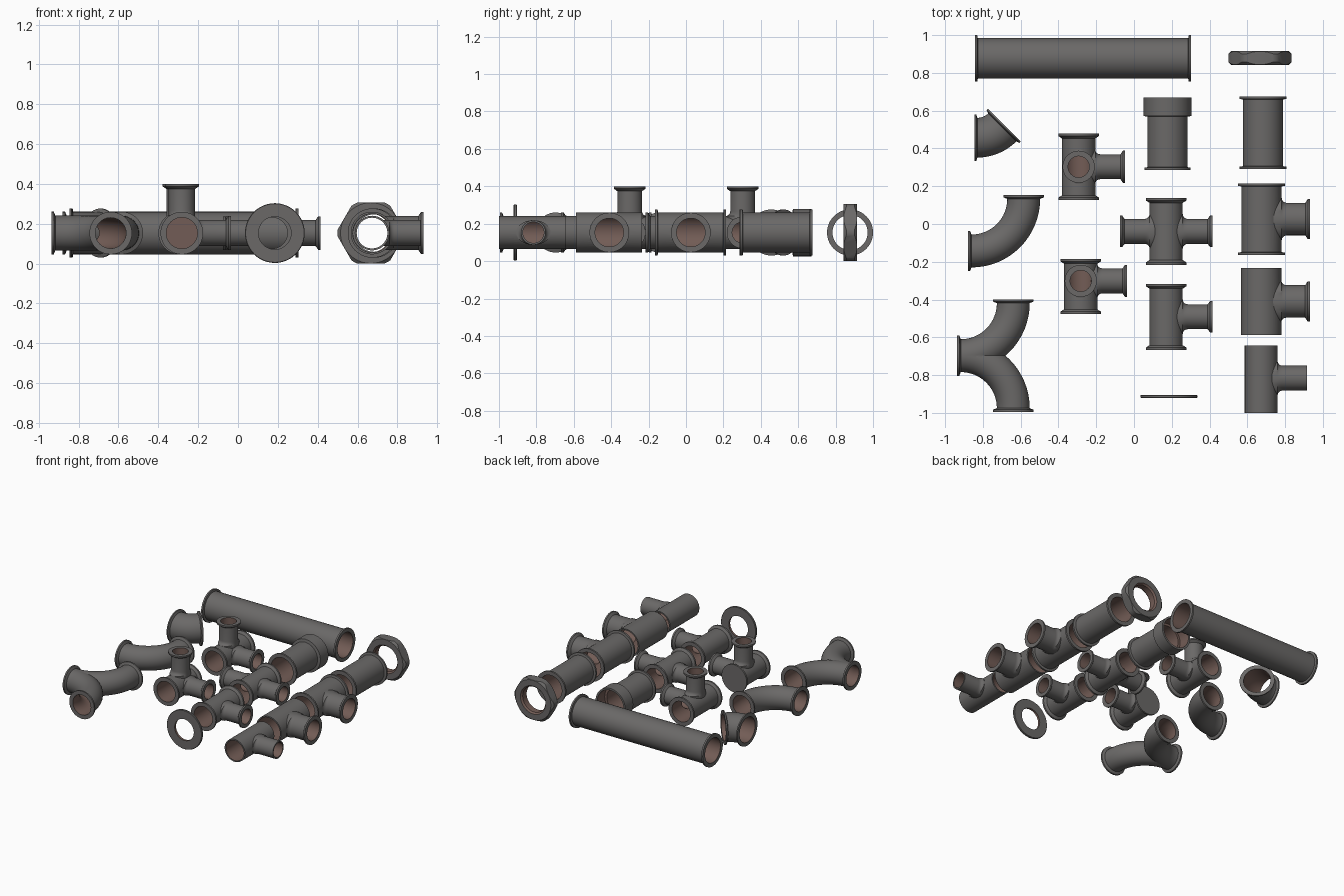
import bpy, bmesh, math
from mathutils import Vector

if "Cube" in bpy.data.objects:
    bpy.data.objects.remove(bpy.data.objects["Cube"])

Z = 0.153                      # height of every pipe axis
X_AX, Y_AX, Z_AX = Vector((1, 0, 0)), Vector((0, 1, 0)), Vector((0, 0, 1))


def material(name, rgb):
    m = bpy.data.materials.new(name)
    m.diffuse_color = (*rgb, 1)
    m.use_nodes = True
    m.node_tree.nodes["Principled BSDF"].inputs["Base Color"].default_value = m.diffuse_color
    return m


MATS = [material("dark_grey_metal", (0.145, 0.14, 0.137)),
        material("rusty_inside", (0.17, 0.108, 0.092))]


def solid(name, rings, mat=0, segs=48):
    """Closed solid skinned over rings of (centre, direction, radius, extra width)."""
    bm = bmesh.new()
    loops = []
    for c, d, r, e in rings:
        a, b = (X_AX, Y_AX) if abs(d.z) > 0.9 else (Z_AX, Z_AX.cross(d))
        loops.append([bm.verts.new(c + b * (r + e) * math.cos(t) + a * r * math.sin(t))
                      for t in (2 * math.pi * i / segs for i in range(segs))])
    for p, q in zip(loops, loops[1:]):
        for i in range(segs):
            j = (i + 1) % segs
            bm.faces.new((p[i], p[j], q[j], q[i]))
    bm.faces.new(loops[0])
    bm.faces.new(loops[-1])
    bmesh.ops.recalc_face_normals(bm, faces=bm.faces[:])
    for f in bm.faces:
        f.material_index = mat
    me = bpy.data.meshes.new(name)
    bm.to_mesh(me)
    bm.free()
    for m in MATS:
        me.materials.append(m)
    ob = bpy.data.objects.new(name, me)
    bpy.context.collection.objects.link(ob)
    return ob


def lathe(name, origin, d, profile, mat=0, segs=48):
    """Profile points are (distance, radius) or (distance, radius, extra)."""
    o = Vector(origin)
    return solid(name, [(o + d * p[0], d, p[1], p[2] if len(p) > 2 else 0) for p in profile],
                 mat, segs)


def apply(ob, mod):
    bpy.context.view_layer.objects.active = ob
    bpy.ops.object.modifier_apply(modifier=mod.name)


def boolean(ob, other, op):
    m = ob.modifiers.new("cut", 'BOOLEAN')
    m.operation, m.solver, m.object = op, 'EXACT', other
    apply(ob, m)
    bpy.data.objects.remove(other)


def smooth(ob):
    bpy.ops.object.select_all(action='DESELECT')
    ob.select_set(True)
    bpy.context.view_layer.objects.active = ob
    bpy.ops.object.shade_smooth_by_angle(angle=math.radians(32))


def flanged(length, r, f, taper):
    """Pipe profile with a flange at both ends, or plain when f is 0."""
    if not f:
        return [(0, r), (length, r)]
    t = 0.013
    return [(0, f), (t, f), (t + taper, r),
            (length - t - taper, r), (length - t, f), (length, f)]


def pipe(name, origin, d, profile, bore):
    ob = lathe(name, origin, d, profile)
    boolean(ob, lathe("bore", origin, d, bore, 1), 'DIFFERENCE')
    smooth(ob)


def fitting(name, x, y0, y1, r, f, yb, br, bf, reach, dirs, capped=False, taper=0.012):
    """Run along y with side branches, hollowed out."""
    length, base = y1 - y0, (x, y0, Z)
    ob = lathe(name, base, Y_AX, flanged(length, r, f, taper))
    fil = 0.026
    prof = [(0, br, fil)]
    for k in range(6):         # fillet where the branch meets the run
        a = math.pi / 2 * k / 5
        prof.append((r + fil - fil * math.cos(a), br, fil - fil * math.sin(a)))
    if bf:
        prof += [(reach - 0.025, br), (reach - 0.012, bf), (reach, bf)]
    else:
        prof.append((reach, br))
    for d in dirs:
        boolean(ob, lathe("branch", (x, yb, Z), d, prof), 'UNION')
    stop = length - 0.015 if capped else length + 0.01
    boolean(ob, lathe("bore", base, Y_AX, [(-0.01, r - 0.01), (stop, r - 0.01)], 1), 'DIFFERENCE')
    for d in dirs:
        boolean(ob, lathe("bore", (x, yb, Z), d, [(0, br - 0.01), (reach + 0.01, br - 0.01)], 1),
                'DIFFERENCE')
    smooth(ob)


def elbow(name, x, y, angle, R, stub, r, f):
    """Starts heading +x at (x, y) and turns towards +y; y is the object origin."""
    start = Vector((x, 0, Z))
    c = start + X_AX * stub + Y_AX * R
    arc = []
    for k in range(17):
        a = angle * k / 16
        arc.append((c + Vector((math.sin(a), -math.cos(a), 0)) * R,
                    Vector((math.cos(a), math.sin(a), 0))))
    (p0, d0), (p1, d1) = arc[0], arc[-1]
    outer = [(start, d0, f, 0), (start + d0 * stub * 0.6, d0, f, 0)]
    outer += [(p, d, r, 0) for p, d in arc]
    outer += [(p1 + d1 * stub * 0.4, d1, f, 0), (p1 + d1 * stub, d1, f, 0)]
    bore = [(start - d0 * 0.01, d0, r - 0.01, 0)] + [(p, d, r - 0.01, 0) for p, d in arc]
    bore.append((p1 + d1 * (stub + 0.01), d1, r - 0.01, 0))
    ob = solid(name, outer)
    boolean(ob, solid("bore", bore, 1), 'DIFFERENCE')
    ob.location.y = y
    return ob


# Long flanged pipe and short flanged pipe
pipe("long_pipe", (-0.843, 0.877, Z), X_AX, flanged(1.146, 0.107, 0.123, 0.003),
     [(-0.01, 0.094), (1.16, 0.094)])
pipe("short_pipe", (0.683, 0.29, Z), Y_AX, flanged(0.385, 0.106, 0.124, 0.003),
     [(-0.01, 0.094), (0.4, 0.094)])

# Pipe with a socket at the back end
pipe("socket_pipe", (0.177, 0.285, Z), Y_AX,
     [(0, 0.122), (0.013, 0.122), (0.016, 0.106), (0.283, 0.106), (0.287, 0.127), (0.385, 0.127)],
     [(-0.01, 0.094), (0.295, 0.094), (0.295, 0.112), (0.4, 0.112)])

# Elbows
smooth(elbow("elbow_45", -0.845, 0.457, math.pi / 4, 0.186, 0.016, 0.105, 0.123))
smooth(elbow("elbow_90", -0.88, -0.143, math.pi / 2, 0.276, 0.02, 0.087, 0.107))

# Double elbow: half of one elbow, mirrored
y_piece = elbow("double_elbow", -0.937, -0.697, math.pi / 2, 0.278, 0.02, 0.087, 0.107)
bm = bmesh.new()
bm.from_mesh(y_piece.data)
bmesh.ops.bisect_plane(bm, geom=bm.verts[:] + bm.edges[:] + bm.faces[:], dist=1e-5,
                       plane_co=(0, 0, 0), plane_no=(0, 1, 0), clear_inner=True)
bm.to_mesh(y_piece.data)
bm.free()
mir = y_piece.modifiers.new("mirror", 'MIRROR')
mir.use_axis = (False, True, False)
apply(y_piece, mir)
smooth(y_piece)

# Corner fittings with an upright branch, one open and one capped at the back
fitting("open_corner_tee", -0.293, 0.127, 0.478, 0.088, 0.107, 0.303, 0.066, 0.085, 0.246,
        [X_AX, Z_AX])
fitting("capped_corner_tee", -0.282, -0.477, -0.185, 0.088, 0.107, -0.301, 0.066, 0.085, 0.246,
        [X_AX, Z_AX], capped=True)

# Cross and small tee
fitting("cross", 0.17, -0.216, 0.137, 0.088, 0.107, -0.039, 0.066, 0.084, 0.245, [X_AX, -X_AX])
fitting("small_tee", 0.17, -0.667, -0.317, 0.088, 0.107, -0.491, 0.066, 0.084, 0.245, [X_AX])

# Large tees: flanged, plain run, fully plain
fitting("flanged_tee", 0.675, -0.165, 0.215, 0.107, 0.124, 0.026, 0.086, 0.106, 0.257, [X_AX],
        taper=0.003)
fitting("plain_run_tee", 0.673, -0.587, -0.234, 0.107, 0, -0.41, 0.086, 0.106, 0.258, [X_AX])
fitting("plain_tee", 0.673, -1.0, -0.642, 0.087, 0, -0.816, 0.066, 0, 0.242, [X_AX])

# Flat washer
pipe("washer", (0.185, -0.921, Z), Y_AX,
     [(0, 0.147), (0.003, 0.15), (0.014, 0.15), (0.017, 0.147)],
     [(-0.01, 0.082), (0.03, 0.082)])

# Chamfered hexagon nut
nut = lathe("hex_nut", (0.667, 0.843, Z), Y_AX, [(0, 0.1766), (0.072, 0.1766)], segs=6)
boolean(nut, lathe("chamfer", (0.667, 0.843, Z), Y_AX,
                   [(-0.002, 0.15), (0.014, 0.168), (0.058, 0.168), (0.074, 0.15)]), 'INTERSECT')
boolean(nut, lathe("bore", (0.667, 0.843, Z), Y_AX,
                   [(-0.01, 0.117), (0.012, 0.097), (0.06, 0.097), (0.082, 0.117)], 1), 'DIFFERENCE')
smooth(nut)
